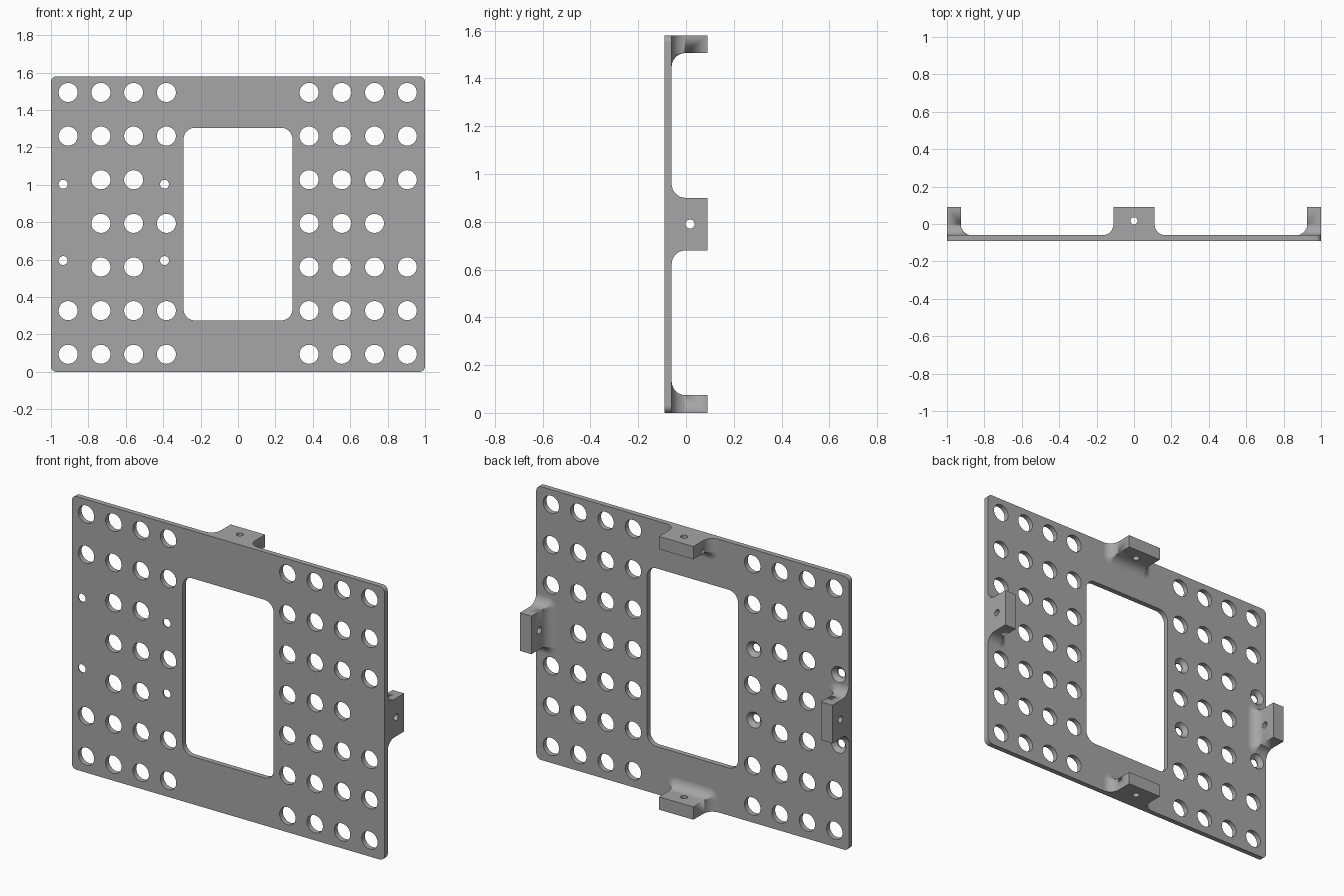
import bpy, bmesh
from math import sin, cos, pi
from mathutils import Vector

cube = bpy.data.objects.get("Cube")
if cube:
    bpy.data.objects.remove(cube, do_unlink=True)

HALF_W, HALF_H = 1.0, 0.79          # plate half size
FRONT, FACE, BACK = -0.09, -0.06, 0.09
MID = Vector((0, 0, HALF_H))
X, Z = Vector((1, 0, 0)), Vector((0, 0, 1))


def loft(bm, rings):
    """Closed solid through rings that have equal point counts."""
    rows = [[bm.verts.new(p) for p in ring] for ring in rings]
    n = len(rows[0])
    for a, b in zip(rows, rows[1:]):
        for i in range(n):
            j = (i + 1) % n
            bm.faces.new((a[i], a[j], b[j], b[i]))
    bm.faces.new(rows[0])
    bm.faces.new(rows[-1][::-1])


def circle(centre, u, v, r, n=32):
    return [centre + u * r * cos(2 * pi * i / n) + v * r * sin(2 * pi * i / n)
            for i in range(n)]


def rounded_rect(hw, hh, r, y, steps=8):
    pts = []
    for q, (sx, sz) in enumerate(((1, 1), (-1, 1), (-1, -1), (1, -1))):
        for i in range(steps + 1):
            a = (q + i / steps) * pi / 2
            pts.append(Vector((sx * (hw - r) + r * cos(a), y,
                               HALF_H + sz * (hh - r) + r * sin(a))))
    return pts


def make_object(name, bm):
    bmesh.ops.remove_doubles(bm, verts=bm.verts, dist=1e-5)
    bmesh.ops.recalc_face_normals(bm, faces=bm.faces)
    mesh = bpy.data.meshes.new(name)
    bm.to_mesh(mesh)
    bm.free()
    obj = bpy.data.objects.new(name, mesh)
    bpy.context.collection.objects.link(obj)
    return obj


def combine(target, tool, operation):
    tool.hide_render = True
    mod = target.modifiers.new(operation.lower(), 'BOOLEAN')
    mod.operation, mod.solver, mod.object = operation, 'EXACT', tool
    bpy.context.view_layer.objects.active = target
    bpy.ops.object.modifier_apply(modifier=mod.name)
    bpy.data.objects.remove(tool, do_unlink=True)


# Flat plate with rounded corners
bm = bmesh.new()
loft(bm, [rounded_rect(HALF_W, HALF_H, 0.03, y) for y in (FRONT, FACE)])
plate = make_object("mounting_plate", bm)

tabs, cuts = bmesh.new(), bmesh.new()

# Four edge tabs, each flaring into the plate with a concave fillet
TAB_HALF, TAB_THICK, FILLET, STEPS = 0.11, 0.074, 0.058, 8


def tab_ring(out, along, reach, d, y):
    flat = [(-TAB_HALF - d, 0)]
    for side, start in ((-1, pi), (1, pi / 2)):
        for i in range(STEPS + 1):
            a = start - i / STEPS * pi / 2
            flat.append((side * TAB_HALF + d * cos(a), TAB_THICK + d * sin(a)))
    flat.append((TAB_HALF + d, 0))
    return [MID + out * (reach - v) + along * u + Vector((0, y, 0)) for u, v in flat]


for out, along, reach in ((X, Z, HALF_W), (-X, Z, HALF_W), (Z, X, HALF_H), (-Z, X, HALF_H)):
    rings = [tab_ring(out, along, reach, FILLET, FACE - 0.015)]
    for i in range(STEPS + 1):
        a = pi / 2 * (1 - i / STEPS)
        rings.append(tab_ring(out, along, reach, FILLET * (1 - cos(a)),
                              FACE + FILLET * (1 - sin(a))))
    rings.append(tab_ring(out, along, reach, 0, BACK))
    loft(tabs, rings)
    # Screw hole through the tab
    axis = MID + Vector((0, 0.017, 0))
    loft(cuts, [circle(axis + out * (reach + k), along, Vector((0, 1, 0)), 0.019, 24)
                for k in (-0.12, 0.05)])

# Central window
loft(cuts, [rounded_rect(0.291, 0.515, 0.06, y) for y in (FRONT - 0.05, FACE + 0.05)])

# Grid of large holes, leaving gaps beside the side tabs and small holes
columns = [s + 0.175 * i for s in (-0.908, 0.38) for i in range(4)]
skipped = {(0, 2), (0, 3), (0, 4), (3, 2), (3, 4), (7, 3)}
for c, x in enumerate(columns):
    for row in range(7):
        if (c, row) not in skipped:
            z = 0.094 + 0.2333 * row
            loft(cuts, [circle(Vector((x, y, z)), X, Z, 0.051)
                        for y in (FRONT - 0.05, FACE + 0.04)])

# Small holes, countersunk from the back
for x in (-0.935, -0.393):
    for z in (0.595, 1.003):
        loft(cuts, [circle(Vector((x, y, z)), X, Z, r) for y, r in
                    ((FRONT - 0.05, 0.024), (FRONT + 0.007, 0.024),
                     (FACE, 0.046), (FACE + 0.04, 0.046))])

combine(plate, make_object("tabs", tabs), 'UNION')
combine(plate, make_object("hole_cutters", cuts), 'DIFFERENCE')

# One grey material
grey = bpy.data.materials.new("plain_grey")
grey.use_nodes = True
colour = (0.38, 0.38, 0.38, 1)
grey.diffuse_color = colour
grey.node_tree.nodes["Principled BSDF"].inputs["Base Color"].default_value = colour
plate.data.materials.clear()
plate.data.materials.append(grey)
for poly in plate.data.polygons:
    poly.material_index = 0

# Smooth curved walls, keep flat faces flat
bpy.ops.object.select_all(action='DESELECT')
plate.select_set(True)
bpy.context.view_layer.objects.active = plate
bpy.ops.object.shade_smooth_by_angle(angle=pi / 6)
normals = plate.modifiers.new("flat_faces", 'WEIGHTED_NORMAL')
normals.keep_sharp = True
